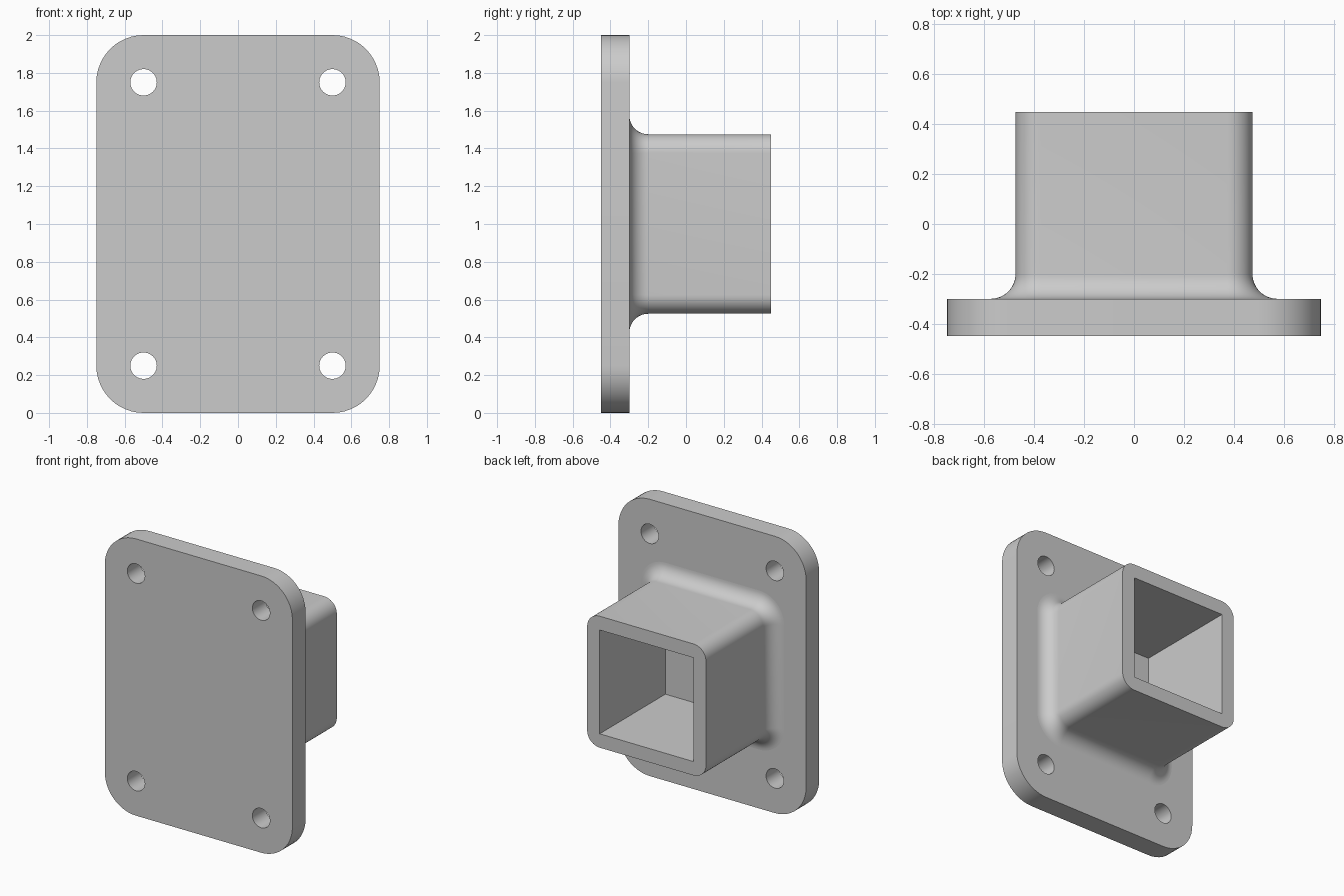
import bpy, bmesh, math
from mathutils import Vector

cube = bpy.data.objects.get("Cube")
if cube:
    bpy.data.objects.remove(cube, do_unlink=True)

grey = bpy.data.materials.new("plain grey")
grey.use_nodes = True
colour = (0.6, 0.6, 0.6, 1)
grey.diffuse_color = colour
grey.node_tree.nodes["Principled BSDF"].inputs["Base Color"].default_value = colour

MID = 1.0                     # height of the socket axis
FRONT, BACK, END = -0.45, -0.3, 0.45
FILLET = 0.1


def rounded_rect(bm, half_w, half_h, radius, y, steps=12):
    """Loop of vertices around the y axis, with rounded corners."""
    loop = []
    for i, (sx, sz) in enumerate([(1, 1), (-1, 1), (-1, -1), (1, -1)]):
        for k in range(steps + 1):
            a = math.pi / 2 * (i + k / steps)
            loop.append(bm.verts.new((sx * (half_w - radius) + radius * math.cos(a), y,
                                      MID + sz * (half_h - radius) + radius * math.sin(a))))
    return loop


def circle(bm, x, y, z, radius, steps=40):
    turns = [math.tau * k / steps for k in range(steps)]
    return [bm.verts.new((x + radius * math.cos(a), y, z + radius * math.sin(a))) for a in turns]


def ring_edges(bm, loop):
    return [bm.edges.new((loop[i - 1], loop[i])) for i in range(len(loop))]


def finish(bm, name):
    mesh = bpy.data.meshes.new(name)
    bm.to_mesh(mesh)
    bm.free()
    mesh.materials.append(grey)
    obj = bpy.data.objects.new(name, mesh)
    bpy.context.collection.objects.link(obj)
    bpy.ops.object.select_all(action='DESELECT')
    obj.select_set(True)
    bpy.context.view_layer.objects.active = obj
    bpy.ops.object.shade_smooth_by_angle(angle=math.radians(30))


# Mounting plate with four bolt holes
bm = bmesh.new()
edges = ring_edges(bm, rounded_rect(bm, 0.75, 1.0, 0.25, FRONT))
for x in (-0.5, 0.5):
    for z in (MID - 0.75, MID + 0.75):
        edges += ring_edges(bm, circle(bm, x, FRONT, z, 0.07))
bmesh.ops.triangle_fill(bm, use_beauty=True, edges=edges, normal=Vector((0, -1, 0)))
extruded = bmesh.ops.extrude_face_region(bm, geom=bm.faces[:], use_keep_orig=True)
moved = [g for g in extruded["geom"] if isinstance(g, bmesh.types.BMVert)]
bmesh.ops.translate(bm, verts=moved, vec=(0, BACK - FRONT, 0))
bmesh.ops.recalc_face_normals(bm, faces=bm.faces[:])
finish(bm, "mounting_plate")

# Square socket: flared foot, outer wall, rim and sharp-cornered bore
bm = bmesh.new()
loops = []
for k in range(13):
    a = math.pi / 2 * k / 12
    flare = FILLET * (1 - math.sin(a))
    half = 0.475 + flare
    loops.append(rounded_rect(bm, half, half, 0.1 + flare, BACK + FILLET * (1 - math.cos(a))))
loops.append(rounded_rect(bm, 0.475, 0.475, 0.1, END))
for y in (END, BACK):
    loops.append(rounded_rect(bm, 0.375, 0.375, 0, y))
for lower, upper in zip(loops, loops[1:]):
    for i in range(len(lower)):
        bm.faces.new((lower[i - 1], lower[i], upper[i], upper[i - 1]))
bmesh.ops.remove_doubles(bm, verts=bm.verts[:], dist=0.00001)
# Orient by the outer wall, which must face away from the axis
bmesh.ops.recalc_face_normals(bm, faces=bm.faces[:])
bm.normal_update()
wall = max(bm.faces, key=lambda f: f.calc_center_median().x)
if wall.normal.x < 0:
    bmesh.ops.reverse_faces(bm, faces=bm.faces[:])
finish(bm, "square_socket")
